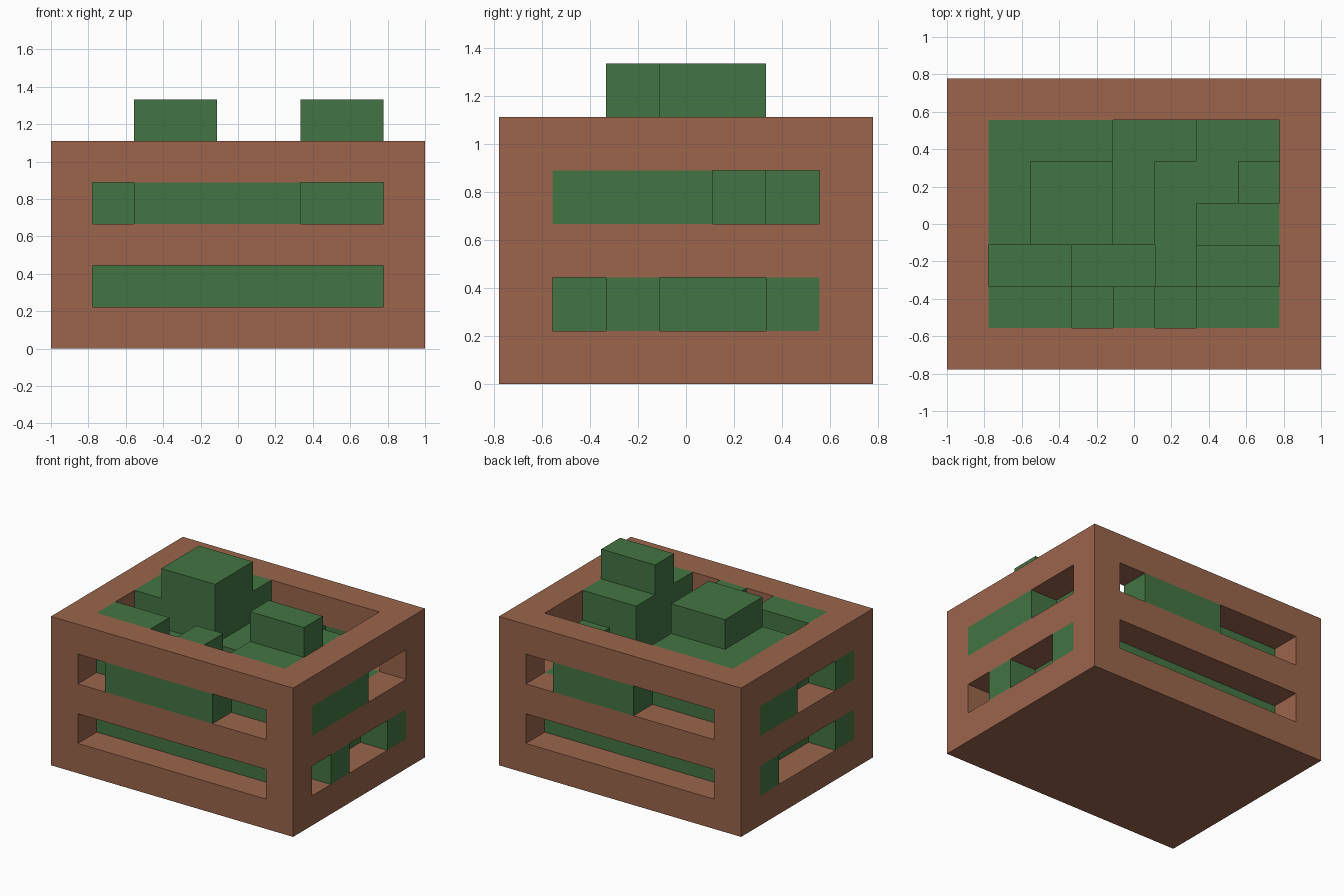
import bpy, bmesh, math
from mathutils import Vector

if "Cube" in bpy.data.objects:
    bpy.data.objects.remove(bpy.data.objects["Cube"])

U = 2 / 9                      # block size
NX, NY = 9, 7                  # crate footprint in blocks


def material(name, rgb):
    m = bpy.data.materials.new(name)
    m.diffuse_color = (*rgb, 1)
    m.use_nodes = True
    m.node_tree.nodes["Principled BSDF"].inputs["Base Color"].default_value = m.diffuse_color
    return m


wood = material("wood_brown", (0.328, 0.130, 0.072))
leaf = material("leaf_green", (0.056, 0.178, 0.056))


def ring(z):
    return {(x, y, z) for x in range(NX) for y in range(NY)
            if x in (0, NX - 1) or y in (0, NY - 1)}


# Crate: solid floor, two wall bands, corner posts beside the open slots
floor = {(x, y, 0) for x in range(NX) for y in range(NY)}
posts = {(x, y, z) for x in (0, 8) for y in (0, 6) for z in (1, 3)}

# Leafy contents: top height of each inner column, front row first
heights = ["5545455", "4422366", "5664355", "5664334", "5554433"]
heap = {(x + 1, y + 1, z) for y, row in enumerate(heights)
        for x, h in enumerate(row) for z in range(1, int(h))}
heap |= {(x + 1, y + 1, int(h) - 1) for y, row in enumerate(heights)
         for x, h in enumerate(row)}
heap = {c for c in heap if c[2] >= 1}

# Leaves poking through the slots, flush with the walls
pokes = {(x, 0, 3) for x in range(2, 6)}                   # front
pokes |= {(x, 6, 3) for x in range(4, 7)}                  # back
pokes |= {(8, y, 3) for y in (1, 2, 3)} | {(8, y, 1) for y in (2, 5)}   # right
pokes |= {(0, y, 3) for y in (1, 4, 5)} | {(0, y, 1) for y in (1, 5)}   # left

parts = {
    "crate_floor": (floor, wood),
    "crate_middle_band": (ring(2), wood),
    "crate_top_band": (ring(4), wood),
    "crate_corner_posts": (posts, wood),
    "leaf_heap": (heap, leaf),
    "leaf_slot_pieces": (pokes, leaf),
}
filled = set().union(*(cells for cells, _ in parts.values()))


def build(name, cells, mat):
    """Make a block mesh with only the exposed faces, flat areas merged."""
    bm = bmesh.new()
    for c in sorted(cells):
        centre = Vector(((c[0] + .5 - NX / 2), (c[1] + .5 - NY / 2), c[2] + .5))
        for axis in range(3):
            for s in (-1, 1):
                nb = list(c)
                nb[axis] += s
                if tuple(nb) in filled:
                    continue
                n, a, b = Vector(), Vector(), Vector()
                n[axis], a[(axis + 1) % 3], b[(axis + 2) % 3] = s / 2, s / 2, 0.5
                bm.faces.new([bm.verts.new((centre + n + p * a + q * b) * U)
                              for p, q in ((-1, -1), (1, -1), (1, 1), (-1, 1))])
    bmesh.ops.remove_doubles(bm, verts=bm.verts, dist=1e-4)
    bmesh.ops.dissolve_limit(bm, angle_limit=math.radians(1),
                             verts=bm.verts, edges=bm.edges)
    bmesh.ops.triangulate(bm, faces=[f for f in bm.faces if len(f.verts) > 4])
    me = bpy.data.meshes.new(name)
    bm.to_mesh(me)
    bm.free()
    me.materials.append(mat)
    bpy.context.collection.objects.link(bpy.data.objects.new(name, me))


for name, (cells, mat) in parts.items():
    build(name, cells, mat)
